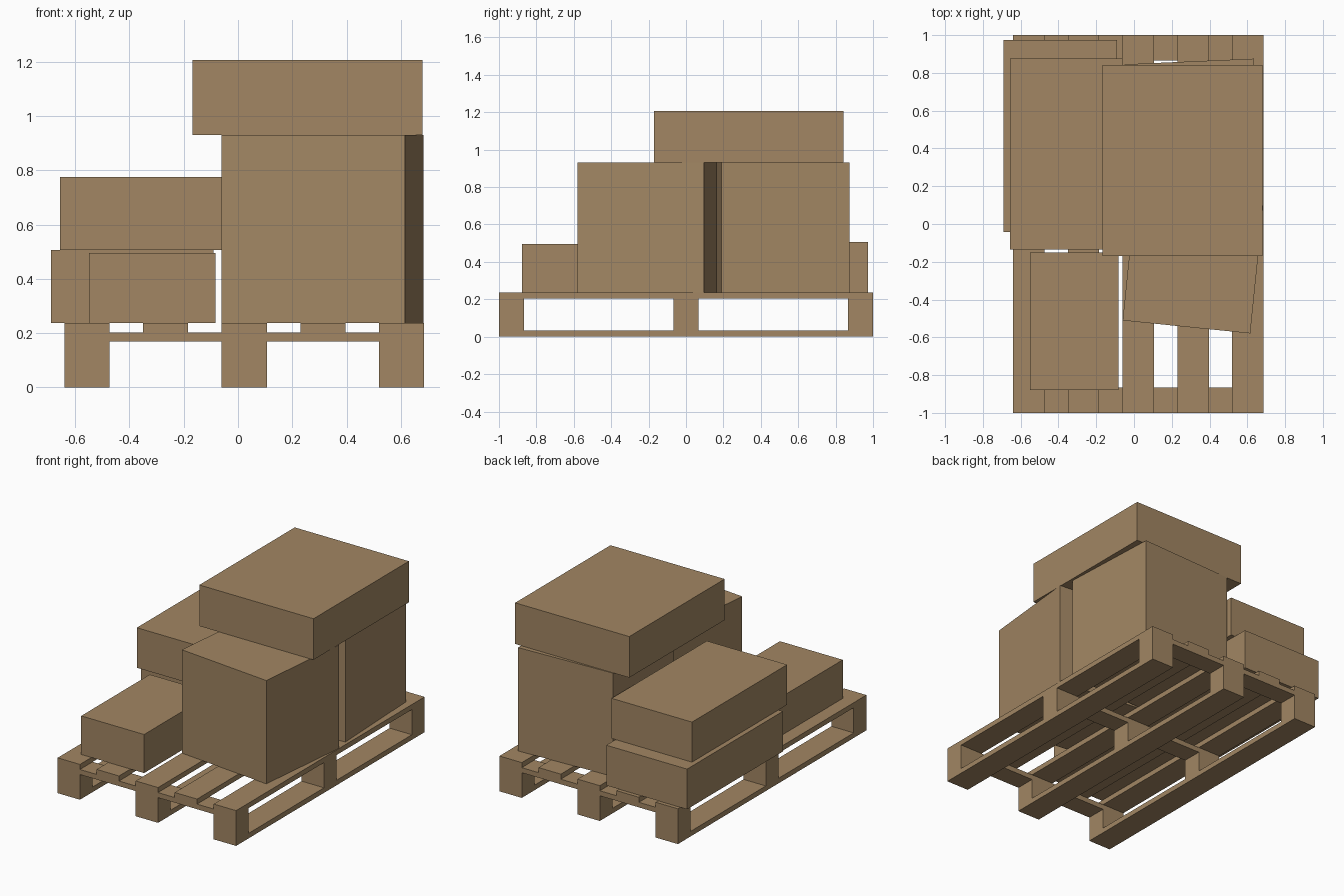
import bpy, math

if "Cube" in bpy.data.objects:
    bpy.data.objects.remove(bpy.data.objects["Cube"])

brown = bpy.data.materials.new("cardboard_brown")
brown.diffuse_color = (0.36, 0.24, 0.125, 1)
brown.use_nodes = True
brown.node_tree.nodes["Principled BSDF"].inputs["Base Color"].default_value = brown.diffuse_color


def box(name, x, y, z, turn=0.0):
    """Box from (min, max) ranges, turned in degrees about its vertical axis."""
    centre = [(r[0] + r[1]) / 2 for r in (x, y, z)]
    size = [r[1] - r[0] for r in (x, y, z)]
    bpy.ops.mesh.primitive_cube_add(size=1, location=centre)
    ob = bpy.context.object
    ob.name = name
    ob.scale = size
    ob.rotation_euler.z = math.radians(turn)
    ob.data.materials.append(brown)
    return ob


def square_box(name, cx, cy, side, z, turn):
    h = side / 2
    return box(name, (cx - h, cx + h), (cy - h, cy + h), z, turn)


# Pallet: layers from the ground up
T = 0.034
LEFT, RIGHT, W = -0.64, 0.686, 0.166
TOP = 0.237
slat_x = [LEFT + i * (RIGHT - LEFT - W) / 4 for i in range(5)]
row_y = [(-1, -0.866), (-0.067, 0.067), (0.866, 1)]

for i, x in enumerate(slat_x):
    # top slats run front to back
    box(f"top_slat_{i}", (x, x + W), (-1, 1), (TOP - T, TOP))
    if i % 2 == 0:
        # skids and blocks under every other slat
        box(f"bottom_skid_{i}", (x, x + W), (-1, 1), (0, T))
        for j, y in enumerate(row_y):
            box(f"block_{i}_{j}", (x, x + W), y, (T, TOP - 2 * T))
for j, y in enumerate(row_y):
    box(f"cross_board_{j}", (LEFT, RIGHT), y, (TOP - 2 * T, TOP - T))

# Cartons stacked on the pallet
box("small_front_carton", (-0.55, -0.083), (-0.878, -0.15), (TOP, 0.496))
box("lower_left_carton", (-0.69, -0.09), (-0.042, 0.974), (TOP, 0.507))
box("upper_left_carton", (-0.657, -0.06), (-0.135, 0.875), (0.507, 0.776))
square_box("tall_front_carton", 0.312, -0.207, 0.679, (TOP, 0.931), -5.8)
square_box("tall_back_carton", 0.307, 0.518, 0.685, (TOP, 0.931), 2.5)
box("top_carton", (-0.168, 0.68), (-0.17, 0.842), (0.931, 1.207))
